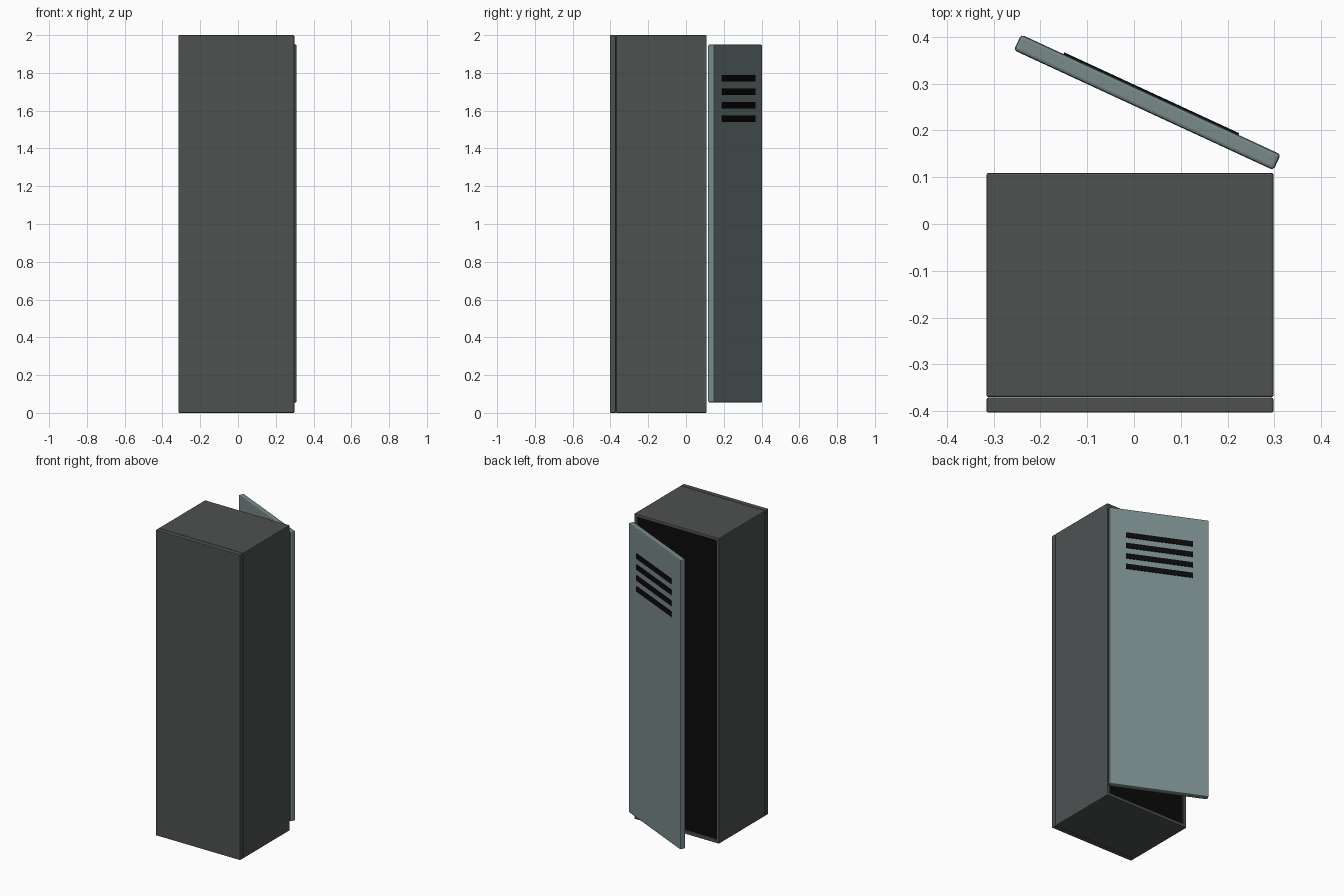
import bpy, bmesh, math
from mathutils import Matrix, Vector

cube = bpy.data.objects.get("Cube")
if cube:
    bpy.data.objects.remove(cube, do_unlink=True)


def material(name, rgb):
    mat = bpy.data.materials.new(name)
    mat.use_nodes = True
    colour = (*rgb, 1.0)
    mat.diffuse_color = colour
    bsdf = mat.node_tree.nodes["Principled BSDF"]
    bsdf.inputs["Base Color"].default_value = colour
    bsdf.inputs["Roughness"].default_value = 0.6
    return mat


dark_grey = material("dark grey", (0.077, 0.083, 0.083))
blue_grey = material("blue grey", (0.19, 0.255, 0.255))
black = material("black", (0.003, 0.003, 0.003))


def box(name, low, high, mat, bevel=0.0, opening=None):
    """Box between two corners; opening = (rim width, recess depth, inner material)."""
    low, high = Vector(low), Vector(high)
    bm = bmesh.new()
    bmesh.ops.create_cube(bm, size=1)
    bmesh.ops.scale(bm, vec=high - low, verts=bm.verts)
    bmesh.ops.translate(bm, vec=(low + high) / 2, verts=bm.verts)
    mesh = bpy.data.meshes.new(name)
    mesh.materials.append(mat)
    if opening:
        rim, recess, inner = opening
        bm.normal_update()
        face = max(bm.faces, key=lambda f: f.normal.y)
        bmesh.ops.inset_region(bm, faces=[face], thickness=rim)
        # Step straight back from the rim, then leave the dark inside
        bmesh.ops.inset_region(bm, faces=[face], thickness=0.0005, depth=-recess)
        face.material_index = 1
        mesh.materials.append(inner)
    bm.to_mesh(mesh)
    bm.free()
    obj = bpy.data.objects.new(name, mesh)
    bpy.context.collection.objects.link(obj)
    if bevel:
        mod = obj.modifiers.new("Bevel", "BEVEL")
        mod.width = bevel
        mod.segments = 2
        mod.limit_method = "ANGLE"
        mod.angle_limit = math.radians(40)
    return obj


# Cabinet: hollow-looking carcass with a separate rear sheet
LEFT, RIGHT = -0.315, 0.298
box("cabinet_body", (LEFT, -0.37, 0), (RIGHT, 0.109, 2), dark_grey, 0.004,
    opening=(0.03, 0.01, black))
box("rear_panel", (LEFT, -0.403, 0), (RIGHT, -0.371, 2), dark_grey, 0.004)

# Door: built along its own x axis, hinged at the origin, then swung open
DOOR_WIDTH, DOOR_THICK = 0.611, 0.037
swing = Matrix.Translation((0.298, 0.115, 0)) @ Matrix.Rotation(math.radians(-24.8), 4, "Z")
door = box("door", (-DOOR_WIDTH, 0, 0.055), (0, DOOR_THICK, 1.95), blue_grey, 0.007)
door.matrix_world = swing

# Vent slots: four thin dark plates on the door's outer face
for i in range(4):
    z = 1.772 - i * 0.0715
    mid = -DOOR_WIDTH / 2
    slot = box(f"vent_slot_{i + 1}", (mid - 0.206, DOOR_THICK - 0.002, z - 0.017),
               (mid + 0.206, DOOR_THICK + 0.004, z + 0.017), black)
    slot.matrix_world = swing
